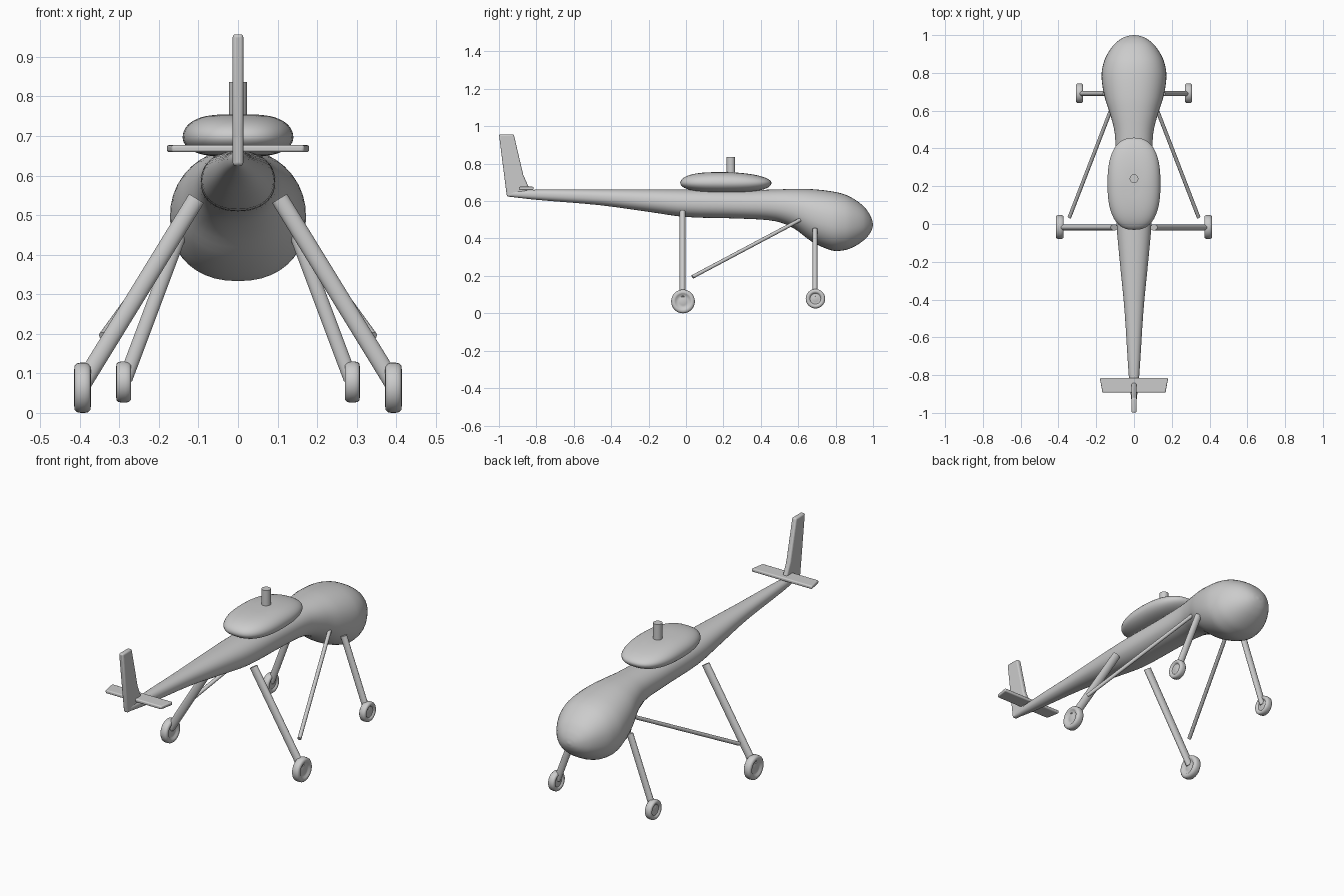
import bpy, bmesh, math
from mathutils import Vector, Matrix

if "Cube" in bpy.data.objects:
    bpy.data.objects.remove(bpy.data.objects["Cube"])

grey = bpy.data.materials.new("light grey")
grey.diffuse_color = (0.6, 0.6, 0.6, 1)
grey.use_nodes = True
grey.node_tree.nodes["Principled BSDF"].inputs["Base Color"].default_value = grey.diffuse_color


def finish(name, bm, bevel=0.0, angle=40):
    bmesh.ops.recalc_face_normals(bm, faces=bm.faces)
    me = bpy.data.meshes.new(name)
    bm.to_mesh(me)
    bm.free()
    ob = bpy.data.objects.new(name, me)
    bpy.context.collection.objects.link(ob)
    me.materials.append(grey)
    bpy.ops.object.select_all(action='DESELECT')
    ob.select_set(True)
    bpy.context.view_layer.objects.active = ob
    if bevel:
        b = ob.modifiers.new("soft edges", 'BEVEL')
        b.width, b.segments = bevel, 3
    bpy.ops.object.shade_smooth_by_angle(angle=math.radians(angle))
    return ob


def spow(v, p):
    return math.copysign(abs(v) ** p, v)


def bridge(bm, rings, caps=True):
    n = len(rings[0])
    for a, b in zip(rings, rings[1:]):
        for i in range(n):
            bm.faces.new((a[i], a[(i + 1) % n], b[(i + 1) % n], b[i]))
    if caps:
        bm.faces.new(rings[0])
        bm.faces.new(rings[-1])


def spline(pts, steps):
    """Smooth curve through the rows of pts."""
    out = []
    for i in range(len(pts) - 1):
        p1, p2 = pts[i], pts[i + 1]
        p0, p3 = pts[max(i - 1, 0)], pts[min(i + 2, len(pts) - 1)]
        # slopes per unit of the first column keep uneven spacing smooth
        h = p2[0] - p1[0]
        for s in range(steps):
            t = s / steps
            row = [p1[0] + h * t]
            for k in range(1, len(p1)):
                m1 = (p2[k] - p0[k]) / (p2[0] - p0[0]) * h
                m2 = (p3[k] - p1[k]) / (p3[0] - p1[0]) * h
                row.append((2*t**3 - 3*t**2 + 1) * p1[k] + (t**3 - 2*t**2 + t) * m1
                           + (3*t**2 - 2*t**3) * p2[k] + (t**3 - t**2) * m2)
            out.append(row)
    out.append(list(pts[-1]))
    return out


# Fuselage: y, half width, bottom, top
sections = [(-0.95, 0.012, 0.624, 0.652), (-0.80, 0.028, 0.607, 0.661),
            (-0.46, 0.050, 0.578, 0.662), (-0.19, 0.076, 0.541, 0.663),
            (0.00, 0.092, 0.515, 0.662), (0.30, 0.095, 0.506, 0.658),
            (0.48, 0.102, 0.492, 0.662), (0.58, 0.126, 0.452, 0.665),
            (0.67, 0.155, 0.385, 0.664), (0.78, 0.172, 0.336, 0.652),
            (0.85, 0.162, 0.338, 0.635), (0.90, 0.141, 0.357, 0.610),
            (0.95, 0.106, 0.390, 0.572), (0.98, 0.069, 0.422, 0.533),
            (0.995, 0.035, 0.450, 0.500), (1.0, 0.004, 0.470, 0.476)]
bm = bmesh.new()
rings = []
for y, w, lo, hi in spline(sections, 4):
    ring = []
    for i in range(40):
        a = math.tau * i / 40
        ring.append(bm.verts.new((w * spow(math.cos(a), 0.9), y,
                                  (lo + hi) / 2 + (hi - lo) / 2 * spow(math.sin(a), 0.9))))
    rings.append(ring)
bridge(bm, rings)
finish("fuselage", bm)

# Rotor housing: rounded slab, flatter below, sloping down to the front
bm = bmesh.new()
rings = []
for j in range(1, 24):
    v = -math.pi / 2 + math.pi * j / 24
    r, h = math.cos(v) ** 0.6, spow(math.sin(v), 1.0)
    ring = []
    for i in range(48):
        a = math.tau * i / 48
        x, y = 0.14 * r * spow(math.cos(a), 0.8), 0.244 * r * spow(math.sin(a), 0.8)
        z = 0.697 + (0.058 if h > 0 else 0.050) * h
        z -= 0.10 * max(y, 0) ** 1.3 * max(h, 0)
        ring.append(bm.verts.new((x, 0.213 + y, z)))
    rings.append(ring)
bridge(bm, rings)
finish("rotor_housing", bm)


def rod(name, a, b, rx, ry, sides=20):
    """Oval rod from a to b; ry is its half thickness along y."""
    a, b = Vector(a), Vector(b)
    d = (b - a).normalized()
    u = d.cross(Vector((0, 1, 0)))
    u = u.normalized() if u.length > 0.01 else Vector((1, 0, 0))
    w = d.cross(u)
    bm = bmesh.new()
    rings = [[bm.verts.new(p + u * rx * math.cos(math.tau * i / sides)
                           + w * ry * math.sin(math.tau * i / sides))
              for i in range(sides)] for p in (a, b)]
    bridge(bm, rings)
    return finish(name, bm)


# Rotor mast
rod("rotor_mast", (0, 0.24, 0.70), (0, 0.24, 0.836), 0.023, 0.023, 24)


def slab(name, outline, to_3d, half, bevel):
    bm = bmesh.new()
    rings = [[bm.verts.new(to_3d(p, q, s * half)) for p, q in outline] for s in (-1, 1)]
    bridge(bm, rings)
    return finish(name, bm, bevel)


# Tail fin and tailplane
slab("tail_fin", [(-0.958, 0.625), (-0.895, 0.622), (-0.838, 0.668), (-0.87, 0.74),
                  (-0.921, 0.957), (-1.0, 0.957)], lambda y, z, t: (t, y, z), 0.0135, 0.008)
slab("tailplane", [(-0.167, -0.893), (0.167, -0.893), (0.181, -0.815), (-0.181, -0.815)],
     lambda x, y, t: (x, y, 0.668 + t), 0.009, 0.006)


def wheel(name, centre, radius, half):
    """Turned wheel with a rounded tread, dished sides and a small hub."""
    side = [(0.30, 0.62), (0.36, 0.55), (0.55, 0.60), (0.66, 0.92), (0.74, 1.0),
            (0.88, 0.95), (0.97, 0.70), (1.0, 0.25)]
    prof = side + [(r, -x) for r, x in reversed(side)]
    bm = bmesh.new()
    rings = [[bm.verts.new(Vector(centre) + Vector((x * half,
                                                    r * radius * math.cos(math.tau * i / 32),
                                                    r * radius * math.sin(math.tau * i / 32))))
              for i in range(32)] for r, x in prof]
    bridge(bm, rings)
    return finish(name, bm)


# Landing gear on both sides
for s, side in ((1, "right"), (-1, "left")):
    rod("main_leg_" + side, (s * 0.105, -0.018, 0.542), (s * 0.39, -0.018, 0.078), 0.022, 0.016)
    rod("nose_leg_" + side, (s * 0.148, 0.69, 0.45), (s * 0.285, 0.69, 0.085), 0.018, 0.0135)
    rod("brace_" + side, (s * 0.12, 0.61, 0.50), (s * 0.342, 0.035, 0.195), 0.010, 0.010, 12)
    wheel("main_wheel_" + side, (s * 0.393, -0.016, 0.0635), 0.0635, 0.021)
    wheel("nose_wheel_" + side, (s * 0.289, 0.692, 0.078), 0.052, 0.019)
